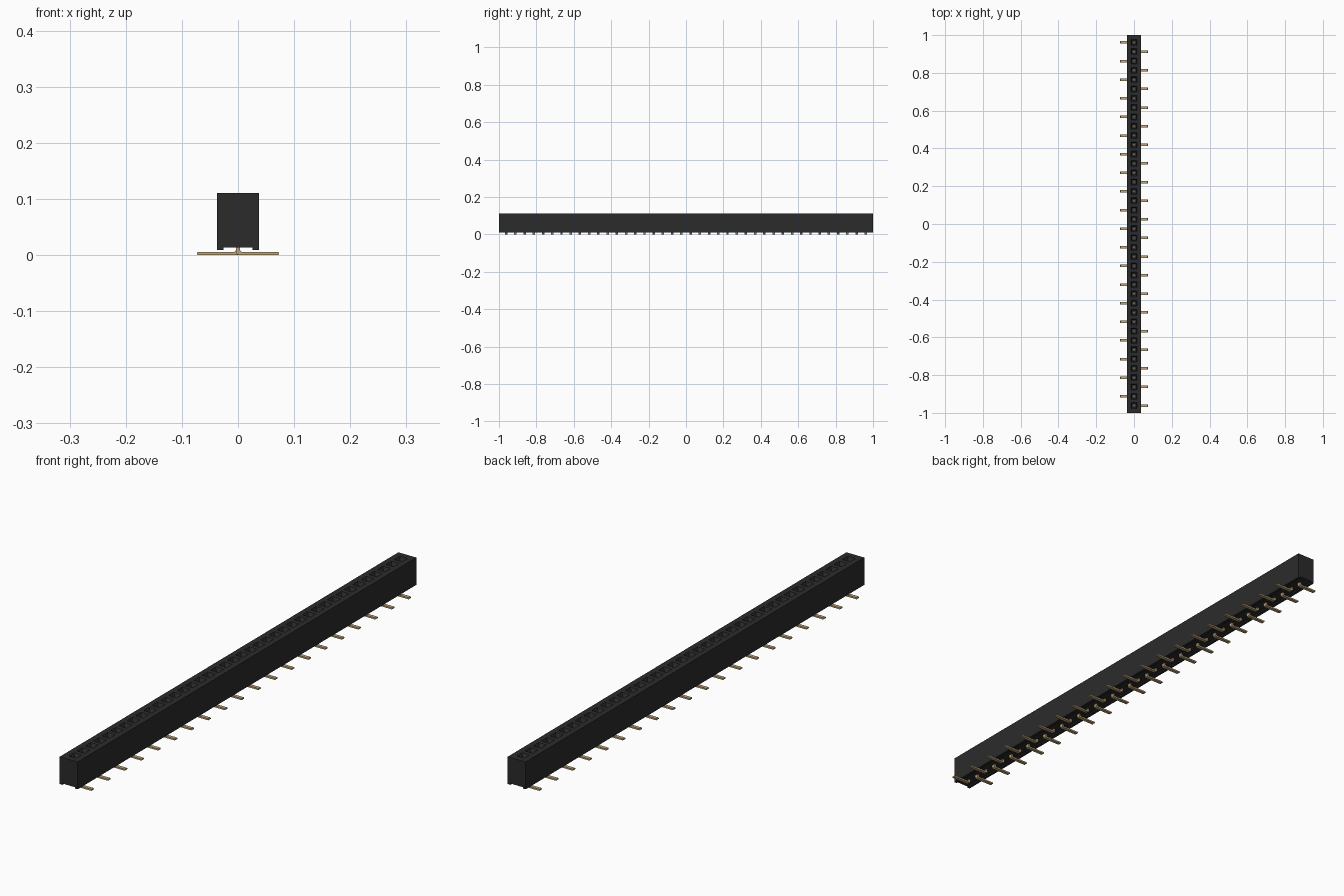
import bpy, bmesh, math

cube = bpy.data.objects.get("Cube")
if cube:
    bpy.data.objects.remove(cube, do_unlink=True)

PINS = 40
PITCH = 0.0493
HALF_W, TOP, BOTTOM = 0.037, 0.111, 0.009


def material(name, rgb, rough, metal=0.0):
    m = bpy.data.materials.new(name)
    m.use_nodes = True
    m.diffuse_color = (*rgb, 1)
    b = m.node_tree.nodes["Principled BSDF"]
    b.inputs["Base Color"].default_value = (*rgb, 1)
    b.inputs["Roughness"].default_value = rough
    b.inputs["Metallic"].default_value = metal
    return m


black = material("black plastic", (0.024, 0.024, 0.024), 0.6)
gold = material("gold contact", (0.52, 0.37, 0.19), 0.4)


def finish(bm, name, mat):
    bmesh.ops.remove_doubles(bm, verts=bm.verts, dist=1e-6)
    bmesh.ops.recalc_face_normals(bm, faces=bm.faces)
    me = bpy.data.meshes.new(name)
    bm.to_mesh(me)
    bm.free()
    me.materials.append(mat)
    ob = bpy.data.objects.new(name, me)
    bpy.context.collection.objects.link(ob)
    return ob


def pin_y(i):
    return ((PINS - 1) / 2 - i) * PITCH


def square(bm, x, y0, y1, z):
    return [bm.verts.new(p) for p in ((-x, y0, z), (x, y0, z), (x, y1, z), (-x, y1, z))]


# Housing: channelled underside, one funnel-mouthed socket per cell along the top
bm = bmesh.new()
edges = [1.0] + [(pin_y(i) + pin_y(i + 1)) / 2 for i in range(PINS - 1)] + [-1.0]
section = [(-HALF_W, TOP), (-HALF_W, BOTTOM), (-0.026, BOTTOM), (-0.026, 0.014),
           (0.026, 0.014), (0.026, BOTTOM), (HALF_W, BOTTOM), (HALF_W, TOP)]
for i in range(PINS):
    y, y1, y0 = pin_y(i), edges[i], edges[i + 1]
    near = [bm.verts.new((x, y0, z)) for x, z in section]
    far = [bm.verts.new((x, y1, z)) for x, z in section]
    for k in range(len(section) - 1):
        bm.faces.new((near[k], near[k + 1], far[k + 1], far[k]))
    if i == 0:
        bm.faces.new(far)
    if i == PINS - 1:
        bm.faces.new(near)
    rings = [square(bm, HALF_W, y0, y1, TOP)]
    for half, z in ((0.016, TOP), (0.010, 0.098), (0.010, 0.035)):
        rings.append(square(bm, half, y - half, y + half, z))
    for a, b in zip(rings, rings[1:]):
        for k in range(4):
            n = (k + 1) % 4
            bm.faces.new((a[k], a[n], b[n], b[k]))
    bm.faces.new(rings[-1])
finish(bm, "housing", black)

# Surface-mount pins: a stem bent into a flat foot, alternating sides
T, HALF_PIN = 0.0035, 0.0065
bend = [(math.cos(a), math.sin(a)) for a in (math.pi, 1.25 * math.pi, 1.5 * math.pi)]
outline = [(-T, 0.03)] + [(0.002 + 0.0055 * c, 0.0055 + 0.0055 * s) for c, s in bend]
outline += [(0.071, 0.0), (0.073, 0.0015), (0.073, 0.0045), (0.071, 0.006),
            (0.006, 0.006), (T, 0.0085), (T, 0.03)]
for side, name in ((-1, "right_pins"), (1, "left_pins")):
    bm = bmesh.new()
    for i in range(0 if side < 0 else 1, PINS, 2):
        y = pin_y(i)
        face = bm.faces.new([bm.verts.new((side * x, y - HALF_PIN, z)) for x, z in outline])
        out = bmesh.ops.extrude_face_region(bm, geom=[face])["geom"]
        bmesh.ops.translate(bm, vec=(0, 2 * HALF_PIN, 0),
                            verts=[v for v in out if isinstance(v, bmesh.types.BMVert)])
    finish(bm, name, gold)

# Contacts deep inside the sockets
bm = bmesh.new()
for i in range(PINS):
    made = bmesh.ops.create_cube(bm, size=1)["verts"]
    bmesh.ops.scale(bm, vec=(0.010, 0.012, 0.035), verts=made)
    bmesh.ops.translate(bm, vec=(0, pin_y(i), 0.0515), verts=made)
finish(bm, "socket_contacts", gold)
